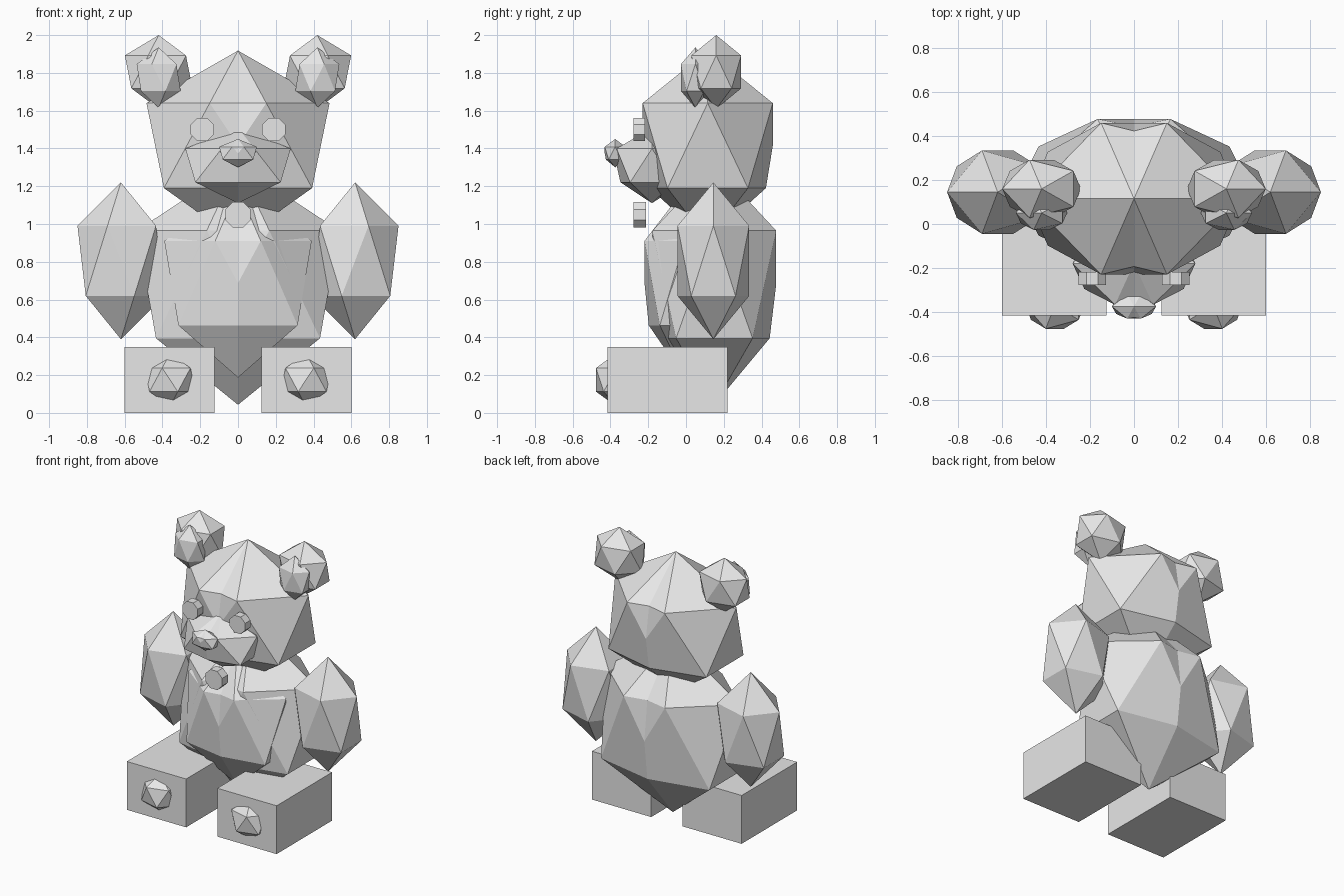
import bpy, bmesh, math
from mathutils import Matrix, Vector

cube = bpy.data.objects.get("Cube")
if cube:
    bpy.data.objects.remove(cube, do_unlink=True)

GREY = (0.8, 0.8, 0.8, 1)
mat = bpy.data.materials.new("plain grey")
mat.use_nodes = True
mat.diffuse_color = GREY
mat.node_tree.nodes["Principled BSDF"].inputs["Base Color"].default_value = GREY


def finish(name, bm, center, size, turn=Matrix.Identity(4)):
    """Scale and place the mesh, then link it as a flat-shaded object."""
    bm.transform(Matrix.Translation(center) @ Matrix.Diagonal((*size, 1)) @ turn)
    bmesh.ops.recalc_face_normals(bm, faces=bm.faces)
    mesh = bpy.data.meshes.new(name)
    bm.to_mesh(mesh)
    bm.free()
    mesh.materials.append(mat)
    obj = bpy.data.objects.new(name, mesh)
    bpy.context.collection.objects.link(obj)
    return obj


def gem(name, center, radii, side=1):
    """Twenty-sided ball; side -1 gives the mirrored copy."""
    bm = bmesh.new()
    bmesh.ops.create_icosphere(bm, subdivisions=1, radius=1)
    return finish(name, bm, (side * center[0], *center[1:]), (side * radii[0], *radii[1:]))


def symmetric_gem(name, center, radii):
    """Twenty-sided ball halved at the middle and mirrored across x."""
    bm = bmesh.new()
    bmesh.ops.create_icosphere(bm, subdivisions=1, radius=1)
    bmesh.ops.bisect_plane(bm, geom=bm.verts[:] + bm.edges[:] + bm.faces[:],
                           plane_co=(0, 0, 0), plane_no=(1, 0, 0), clear_inner=True)
    obj = finish(name, bm, center, radii)
    mirror = obj.modifiers.new("Mirror", 'MIRROR')
    mirror.use_clip = True


def disc(name, center, radius, depth):
    """Eight-sided disc facing forward."""
    bm = bmesh.new()
    bmesh.ops.create_cone(bm, cap_ends=True, segments=8, radius1=1, radius2=1, depth=1)
    turn = Matrix.Rotation(math.pi / 2, 4, 'X') @ Matrix.Rotation(math.pi / 8, 4, 'Z')
    finish(name, bm, center, (radius, depth, radius), turn)


def box(name, low, high):
    bm = bmesh.new()
    bmesh.ops.create_cube(bm, size=1)
    low, high = Vector(low), Vector(high)
    finish(name, bm, (low + high) / 2, high - low)


# Torso, head and face
symmetric_gem("body", (0, 0.15, 0.68), (0.6, 0.385, 0.637))
symmetric_gem("tummy", (0, -0.007, 0.687), (0.436, 0.25, 0.5))
symmetric_gem("head", (0, 0.115, 1.415), (0.542, 0.405, 0.503))
symmetric_gem("muzzle", (0, -0.18, 1.31), (0.312, 0.22, 0.2))
symmetric_gem("nose", (0, -0.375, 1.375), (0.112, 0.065, 0.075))
disc("chest_button", (0, -0.245, 1.05), 0.073, 0.065)

# Paired parts
for label, s in (("left", 1), ("right", -1)):
    disc(label + "_eye", (s * 0.19, -0.248, 1.5), 0.067, 0.06)
    gem(label + "_ear", (0.42, 0.16, 1.805), (0.2, 0.155, 0.195), s)
    gem(label + "_inner_ear", (0.42, 0.05, 1.775), (0.13, 0.09, 0.16), s)
    gem(label + "_arm", (0.62, 0.145, 0.805), (0.257, 0.223, 0.415), s)
    edges = sorted((s * 0.125, s * 0.6))
    box(label + "_leg", (edges[0], -0.415, 0), (edges[1], 0.22, 0.35))
    gem(label + "_foot_pad", (0.36, -0.37, 0.175), (0.15, 0.125, 0.14), s)
